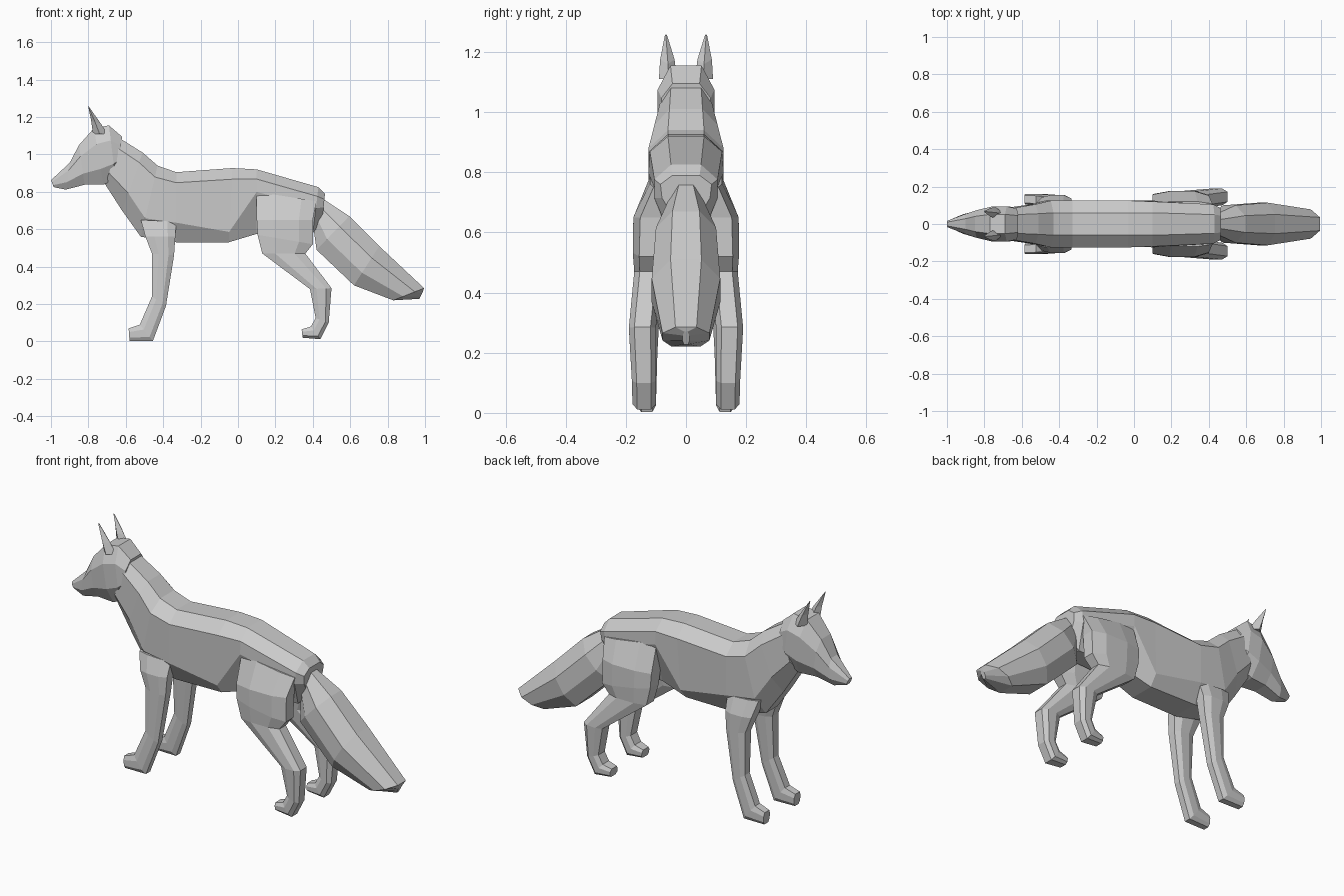
import bpy, bmesh

ROUND = [(0, .55), (.28, 1), (.72, 1), (1, .55)]


def ring(a, b, cy, prof):
    """Closed cross-section: from point a to b in x-z, half widths given by prof."""
    pts = [(a[0] + (b[0] - a[0]) * f, a[1] + (b[1] - a[1]) * f, w) for f, w in prof]
    return [(x, cy + w, z) for x, z, w in pts] + [(x, cy - w, z) for x, z, w in reversed(pts)]


def loft(name, rings, mirror=False):
    """Skin a row of equal-sized rings into a flat-shaded object."""
    bm = bmesh.new()
    rows = [[bm.verts.new(p) for p in r] for r in rings]
    n = len(rows[0])
    for r, s in zip(rows, rows[1:]):
        for i in range(n):
            j = (i + 1) % n
            bm.faces.new((r[i], r[j], s[j], s[i]))
    bm.faces.new(rows[0])
    bm.faces.new(rows[-1])
    bmesh.ops.recalc_face_normals(bm, faces=bm.faces)
    me = bpy.data.meshes.new(name)
    bm.to_mesh(me)
    bm.free()
    ob = bpy.data.objects.new(name, me)
    bpy.context.collection.objects.link(ob)
    if mirror:
        m = ob.modifiers.new("Mirror", 'MIRROR')
        m.use_axis = (False, True, False)
        m.use_clip = False
        m.use_mirror_merge = False
    return ob


def rounded(sections, shape=ROUND):
    """Centred sections: (xa, za, xb, zb, half width)."""
    return [ring(s[:2], s[2:4], 0, [(f, w * s[4]) for f, w in shape]) for s in sections]


def limb(sections, shape):
    """Offset sections: (xa, za, xb, zb, inner y, outer y)."""
    return [ring(s[:2], s[2:4], (s[4] + s[5]) / 2,
                 [(f, w * (s[5] - s[4]) / 2) for f, w in shape]) for s in sections]


# Body and neck: top point, bottom point, (fraction, half width) of each edge
body = [
    ((-.63, 1.085), (-.71, .84), [(0, .05), (.2, .085), (.75, .085), (1, .035)]),
    ((-.51, 1.01), (-.62, .70), [(0, .055), (.17, .105), (.7, .10), (1, .04)]),
    ((-.43, .94), (-.52, .56), [(0, .06), (.16, .125), (.74, .115), (1, .05)]),
    ((-.33, .905), (-.33, .53), [(0, .06), (.15, .125), (.72, .125), (1, .075)]),
    ((-.03, .927), (-.05, .53), [(0, .06), (.15, .125), (.86, .115), (1, .07)]),
    ((.10, .92), (.10, .575), [(0, .06), (.15, .12), (.35, .125), (1, .06)]),
    ((.43, .825), (.40, .58), [(0, .05), (.2, .105), (.45, .105), (1, .05)]),
    ((.465, .79), (.45, .64), [(0, .045), (.2, .085), (.5, .08), (1, .035)]),
]
loft("body", [ring(a, b, 0, p) for a, b, p in body])

# Head with tapered muzzle
loft("head", rounded([
    (-1.0, .862, -.985, .825, .018),
    (-.90, .955, -.92, .812, .052),
    (-.85, 1.05, -.82, .838, .074),
    (-.77, 1.14, -.72, .838, .094),
    (-.69, 1.155, -.655, .87, .094),
    (-.62, 1.095, -.64, .92, .082),
]))

# Bushy tail
loft("tail", rounded([
    (.45, .765, .40, .63, .05),
    (.595, .67, .42, .49, .10),
    (.755, .51, .62, .30, .114),
    (.995, .285, .83, .22, .078),
    (.99, .27, .97, .228, .012),
], [(0, .45), (.3, 1), (.68, 1), (1, .6)]))

# Ears
loft("ear", [
    [(-.775, .055, 1.11), (-.74, .09, 1.11), (-.70, .06, 1.11), (-.74, .03, 1.11)],
    [(-.785, .06, 1.18), (-.765, .086, 1.175), (-.73, .06, 1.16), (-.765, .038, 1.175)],
    [(-.801, .066, 1.258), (-.80, .07, 1.256), (-.797, .067, 1.255), (-.80, .063, 1.256)],
], mirror=True)

LEG = [(0, .7), (.3, 1), (.75, 1), (1, .6)]

# Front legs, shoulder to toe
loft("front_leg", limb([
    (-.52, .65, -.33, .64, .05, .125),
    (-.495, .56, -.335, .56, .065, .155),
    (-.46, .47, -.342, .46, .08, .155),
    (-.46, .24, -.385, .19, .095, .155),
    (-.525, .09, -.455, .003, .10, .16),
    (-.585, .07, -.58, .003, .105, .16),
], LEG), mirror=True)

# Hind legs, hip to toe
loft("hind_leg", limb([
    (.10, .80, .42, .75, .06, .12),
    (.10, .65, .40, .65, .06, .175),
    (.105, .57, .40, .52, .07, .177),
    (.13, .47, .36, .47, .08, .172),
    (.385, .28, .50, .285, .10, .19),
    (.415, .125, .485, .10, .10, .18),
    (.39, .08, .44, .012, .10, .178),
    (.34, .065, .345, .02, .105, .17),
], LEG), mirror=True)
